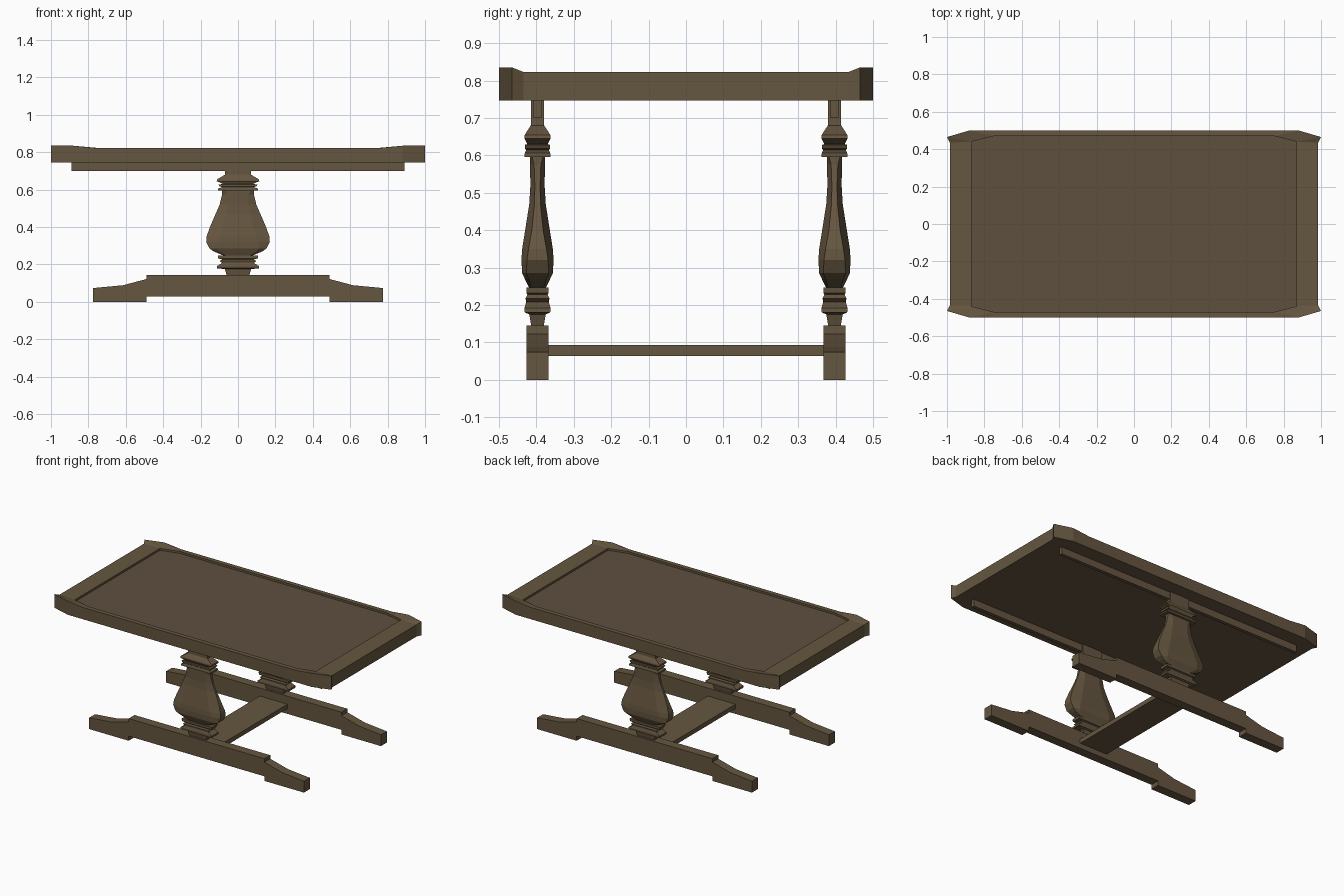
import bpy, bmesh

if "Cube" in bpy.data.objects:
    bpy.data.objects.remove(bpy.data.objects["Cube"])


def material(name, col):
    m = bpy.data.materials.new(name)
    m.diffuse_color = (*col, 1)
    m.use_nodes = True
    m.node_tree.nodes["Principled BSDF"].inputs["Base Color"].default_value = m.diffuse_color
    return m


wood = material("wood", (0.13, 0.092, 0.050))
panel_wood = material("panel_wood", (0.112, 0.080, 0.050))


def finish(bm, name, mats=(wood,)):
    bmesh.ops.recalc_face_normals(bm, faces=bm.faces)
    me = bpy.data.meshes.new(name)
    bm.to_mesh(me)
    bm.free()
    for m in mats:
        me.materials.append(m)
    ob = bpy.data.objects.new(name, me)
    bpy.context.collection.objects.link(ob)
    return ob


def box(name, x, y0, y1, z0, z1):
    bm = bmesh.new()
    bmesh.ops.create_cube(bm, size=1)
    for v in bm.verts:
        v.co = (v.co.x * 2 * x, y0 + (v.co.y + .5) * (y1 - y0), z0 + (v.co.z + .5) * (z1 - z0))
    return finish(bm, name)


def loft(name, rings, yc):
    """Skin a stack of closed rings and cap both ends."""
    bm = bmesh.new()
    loops = [[bm.verts.new((x, y + yc, z)) for x, y, z in r] for r in rings]
    n = len(loops[0])
    for a, b in zip(loops, loops[1:]):
        for i in range(n):
            j = (i + 1) % n
            bm.faces.new((a[i], a[j], b[j], b[i]))
    bm.faces.new(loops[0])
    bm.faces.new(loops[-1])
    return finish(bm, name)


def rect(z, x, y):
    return [(-x, -y, z), (x, -y, z), (x, y, z), (-x, y, z)]


def octagon(z, x, y, fx, fy):
    """fx, fy: half widths of the flat front and side facets."""
    return [(-fx, -y, z), (fx, -y, z), (x, -fy, z), (x, fy, z),
            (fx, y, z), (-fx, y, z), (-x, fy, z), (-x, -fy, z)]


def four_corners(pts):
    """Repeat one corner's points around all four corners, counter-clockwise."""
    out = []
    for sx, sy, rev in ((1, 1, 1), (-1, 1, 0), (-1, -1, 1), (1, -1, 0)):
        out += [(sx * x, sy * y, z) for x, y, z in (pts[::-1] if rev else pts)]
    return out


# Table top: flared, raised corners around a recessed panel
outer = four_corners([(.76, .5, .823), (.88, .5, .835), (1, .465, .835), (.985, .435, .823)])
inner = four_corners([(.75, .47, .823), (.87, .44, .823)])
bm = bmesh.new()
top = [bm.verts.new(p) for p in outer]
low = [bm.verts.new((x, y, .746)) for x, y, z in outer]
rim = [bm.verts.new(p) for p in inner]
sunk = [bm.verts.new((x, y, .810)) for x, y, z in inner]
for i in range(16):
    j = (i + 1) % 16
    bm.faces.new((low[i], low[j], top[j], top[i]))
for i in range(8):
    j = (i + 1) % 8
    bm.faces.new((rim[i], rim[j], sunk[j], sunk[i]))
for k in range(4):
    a, b, c, d = top[4 * k:4 * k + 4]
    p, q, r = rim[2 * k], rim[2 * k + 1], rim[(2 * k + 2) % 8]
    bm.faces.new((a, b, p))
    bm.faces.new((b, c, q, p))
    bm.faces.new((c, d, q))
    bm.faces.new((d, top[(4 * k + 4) % 16], r, q))
bm.faces.new(low)
bm.faces.new(sunk).material_index = 1
finish(bm, "table_top", (wood, panel_wood))

# Baluster profiles: z, half width in x, half width in y
upper = [(.747, .07, .018), (.68, .07, .018), (.655, .112, .034), (.645, .114, .035),
         (.638, .095, .031), (.63, .08, .027), (.628, .105, .034), (.618, .1, .034),
         (.614, .083, .03), (.606, .108, .034), (.596, .108, .035)]
lower = [(.247, .108, .03), (.232, .106, .03), (.228, .085, .027), (.218, .098, .032),
         (.208, .085, .03), (.192, .112, .035), (.18, .112, .034), (.175, .07, .022),
         (.14, .06, .016)]
body = [(.598, .085, .020, .07, .015), (.575, .085, .020, .055, .009),
        (.52, .098, .019, .055, .007), (.47, .120, .022, .065, .008),
        (.40, .150, .033, .085, .015), (.35, .168, .041, .1, .024),
        (.32, .170, .043, .11, .028), (.285, .152, .041, .11, .03),
        (.27, .13, .034, .1, .024), (.245, .07, .022, .06, .016)]

# Foot outline, right half: x, z
foot = [(.49, .03), (.49, 0), (.775, 0), (.775, .074), (.615, .089), (.49, .122), (.49, .145)]

for side, s in (("front", -1), ("back", 1)):
    y = .397 * s
    loft(side + "_upper_collar", [rect(*p) for p in upper], y)
    loft(side + "_baluster", [octagon(*p) for p in body], y)
    loft(side + "_lower_collar", [rect(*p) for p in lower], y)
    box(side + "_top_rail", .89, y - .011, y + .011, .70, .747)
    outline = foot + [(-x, z) for x, z in reversed(foot)]
    loft(side + "_foot", [[(x, d, z) for x, z in outline] for d in (-.03, .03)], y)

# Stretcher board joining the feet
box("stretcher", .1, -.37, .37, .064, .093)
